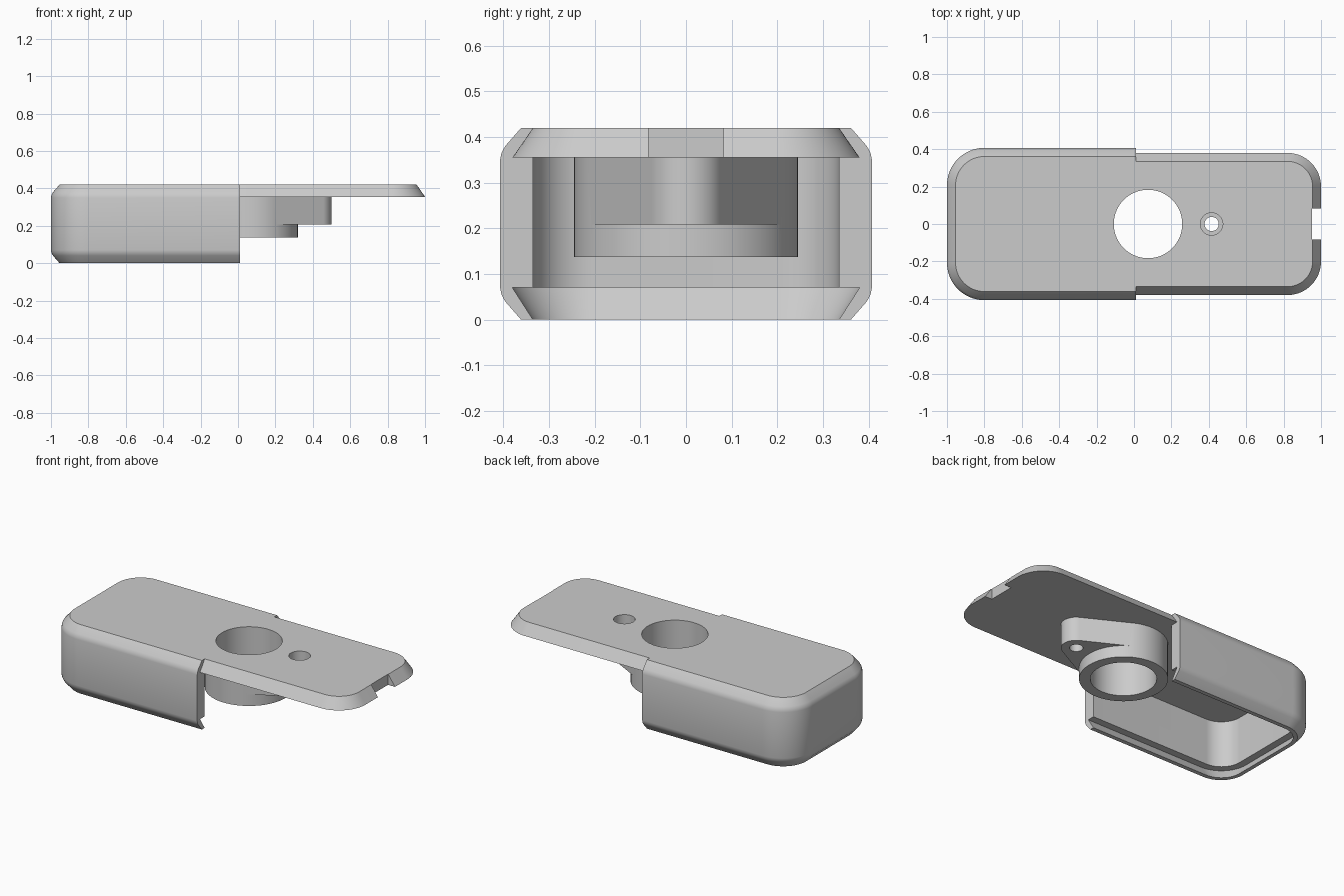
import bpy
import bmesh
from math import sin, cos, acos, pi, radians

cube = bpy.data.objects.get("Cube")
if cube:
    bpy.data.objects.remove(cube, do_unlink=True)

grey = bpy.data.materials.new("light grey plastic")
grey.use_nodes = True
colour = (0.6, 0.6, 0.6, 1)
grey.diffuse_color = colour
grey.node_tree.nodes["Principled BSDF"].inputs["Base Color"].default_value = colour

HEIGHT = 0.42
PLATE = 0.355      # underside of the top plate
SLOT = 0.07        # height of the lid slot


def arc(cx, cy, r, a0, a1, n):
    return [(cx + r * cos(a0 + (a1 - a0) * i / n),
             cy + r * sin(a0 + (a1 - a0) * i / n)) for i in range(n + 1)]


def tongue(tip, flat, half, r, side, inset):
    """Outline with a rounded end at x = tip and a square end at x = flat."""
    cx, cy = side * tip - r, half - r
    pts = arc(cx, -cy, r - inset, -pi / 2, 0, 20)
    pts += arc(cx, cy, r - inset, 0, pi / 2, 20)
    pts += [(side * flat, half - inset), (side * flat, inset - half)]
    return [(side * x, y) for x, y in pts]


def loft(name, sections):
    """Solid through a stack of (outline, z) sections."""
    bm = bmesh.new()
    rings = [[bm.verts.new((x, y, z)) for x, y in pts] for pts, z in sections]
    n = len(rings[0])
    for low, high in zip(rings, rings[1:]):
        for i in range(n):
            j = (i + 1) % n
            bm.faces.new((low[i], low[j], high[j], high[i]))
    bm.faces.new(rings[0][::-1])
    bm.faces.new(rings[-1])
    bmesh.ops.recalc_face_normals(bm, faces=bm.faces)
    mesh = bpy.data.meshes.new(name)
    bm.to_mesh(mesh)
    bm.free()
    mesh.materials.append(grey)
    obj = bpy.data.objects.new(name, mesh)
    bpy.context.collection.objects.link(obj)
    return obj


def cylinder(name, x, r, z0, z1, n=64):
    circle = arc(x, 0, r, 0, 2 * pi, n)[:-1]
    return loft(name, [(circle, z0), (circle, z1)])


def combine(base, other, operation):
    mod = base.modifiers.new(operation, "BOOLEAN")
    mod.operation, mod.solver, mod.object = operation, "EXACT", other
    bpy.context.view_layer.objects.active = base
    bpy.ops.object.modifier_apply(modifier=mod.name)
    bpy.data.objects.remove(other, do_unlink=True)


# Outer shell with softened top and bottom edges
edge = [(0.046, 0), (0.011, 0.04), (0.003, 0.055), (0, 0.07)]
profile = edge + [(i, HEIGHT - z) for i, z in reversed(edge)]
case = loft("sliding_case", [(tongue(-1, 0.01, 0.407, 0.2, -1, i), z) for i, z in profile])

# Inner cavity and the dovetail slot below it
cavity = tongue(-0.93, 0.3, 0.335, 0.13, -1, 0)
combine(case, loft("cavity", [(cavity, 0.03), (cavity, PLATE)]), "DIFFERENCE")
slot = [(0.0514, -0.01), (0, SLOT)]
combine(case, loft("lid_slot", [(tongue(-0.975, 0.3, 0.38, 0.175, -1, i), z)
                                for i, z in slot]), "DIFFERENCE")

# Top plate with sloped dovetail edges
plate = [(0, PLATE), (0.045, HEIGHT)]
combine(case, loft("top_plate", [(tongue(1, -0.2, 0.38, 0.18, 1, i), z)
                                 for i, z in plate]), "UNION")

# Round boss and tapered screw arm under the plate
BOSS_X, BOSS_R, ARM_X, ARM_R = 0.075, 0.245, 0.415, 0.085
combine(case, cylinder("boss", BOSS_X, BOSS_R, 0.137, 0.39), "UNION")
a = acos((BOSS_R - ARM_R) / (ARM_X - BOSS_X))
arm = arc(ARM_X, 0, ARM_R, -a, a, 24) + arc(BOSS_X, 0, BOSS_R - 0.001, a, 2 * pi - a, 40)
combine(case, loft("screw_arm", [(arm, 0.208), (arm, 0.385)]), "UNION")

# Large through hole, counterbored screw hole and end notch
combine(case, cylinder("large_hole", BOSS_X, 0.183, -0.1, 0.6), "DIFFERENCE")
combine(case, cylinder("screw_hole", ARM_X, 0.038, -0.1, 0.6, 32), "DIFFERENCE")
combine(case, cylinder("counterbore", ARM_X, 0.06, 0.3, 0.6, 32), "DIFFERENCE")
notch = [(0.953, -0.082), (1.1, -0.082), (1.1, 0.082), (0.953, 0.082)]
combine(case, loft("end_notch", [(notch, 0.3), (notch, 0.5)]), "DIFFERENCE")

# Smooth the curves, keep the edges sharp
bpy.ops.object.select_all(action="DESELECT")
case.select_set(True)
bpy.context.view_layer.objects.active = case
bpy.ops.object.shade_smooth_by_angle(angle=radians(30))
